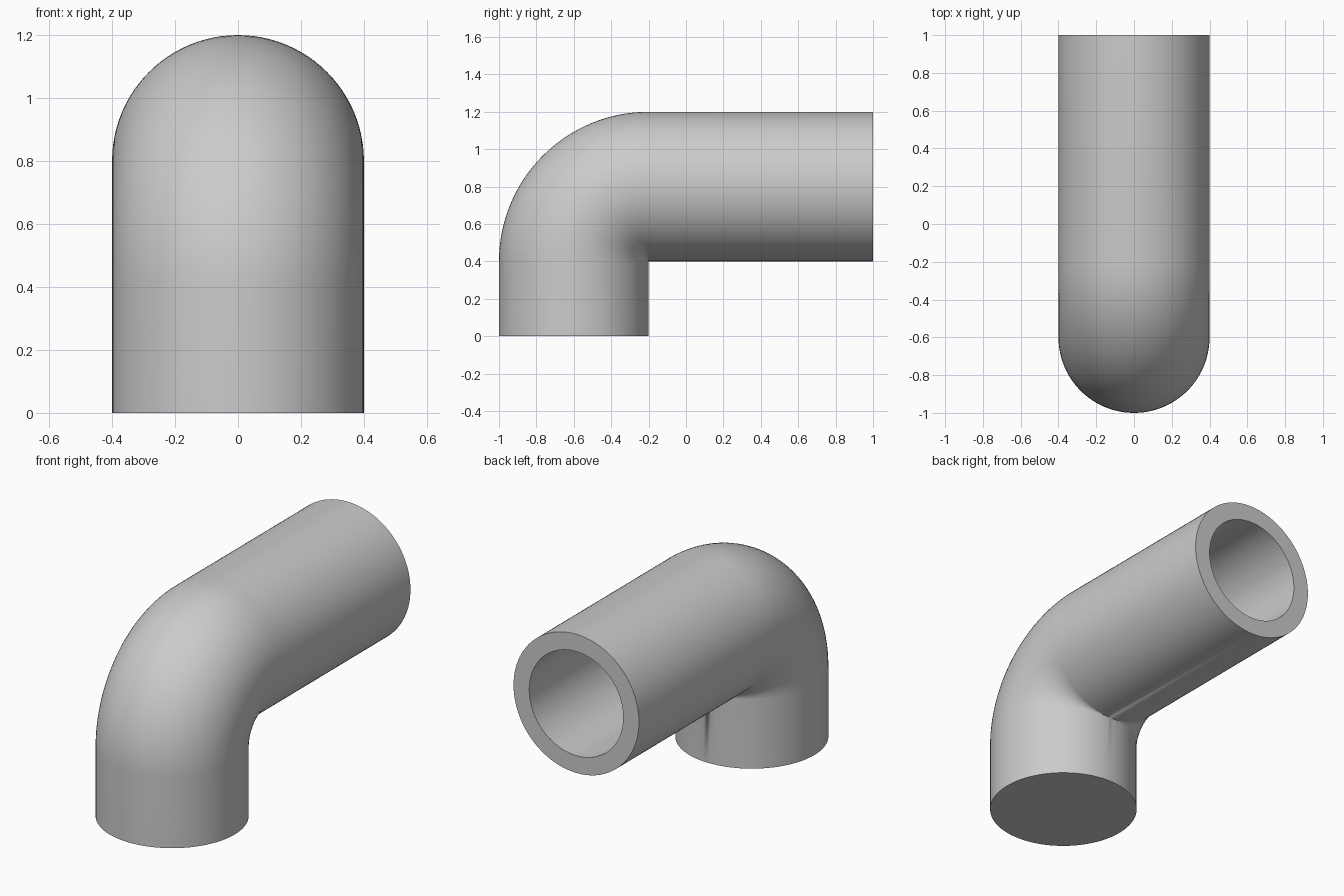
import bpy, bmesh, math
from mathutils import Vector

cube = bpy.data.objects.get("Cube")
if cube:
    bpy.data.objects.remove(cube, do_unlink=True)

SIDES = 96
BEND_STEPS = 32
BEND_RADIUS = 0.4
BEND_CENTRE = Vector((0, -0.2, 0.4))


def path(bottom):
    """Centreline stations (point, outward direction of the bend), from bottom to open end."""
    up, front = Vector((0, 0, 1)), Vector((0, -1, 0))
    stations = [(Vector((0, -0.6, bottom)), front)]
    for i in range(BEND_STEPS + 1):
        a = math.pi / 2 * i / BEND_STEPS
        out = front * math.cos(a) + up * math.sin(a)
        stations.append((BEND_CENTRE + out * BEND_RADIUS, out))
    stations.append((Vector((0, 1, 0.8)), up))
    return stations


def sweep(bm, radius, bottom):
    """Sweep a circle along the path, close its bottom and return the open end ring."""
    rings = []
    for point, out in path(bottom):
        ring = []
        for k in range(SIDES):
            t = 2 * math.pi * k / SIDES
            ring.append(bm.verts.new(point + radius * (out * math.cos(t) + Vector((1, 0, 0)) * math.sin(t))))
        rings.append(ring)
    for r0, r1 in zip(rings, rings[1:]):
        for k in range(SIDES):
            j = (k + 1) % SIDES
            bm.faces.new((r0[k], r0[j], r1[j], r1[k]))
    bm.faces.new(rings[0])
    return rings[-1]


# Outer wall, bore with a closed bottom, and the rim joining them
bm = bmesh.new()
outer = sweep(bm, 0.4, 0.0)
inner = sweep(bm, 0.3, 0.1)
for k in range(SIDES):
    j = (k + 1) % SIDES
    bm.faces.new((outer[k], outer[j], inner[j], inner[k]))

# The inside of the bend shrinks to a single point
bmesh.ops.remove_doubles(bm, verts=bm.verts, dist=0.0001)
bmesh.ops.recalc_face_normals(bm, faces=bm.faces)
mesh = bpy.data.meshes.new("elbow_pipe")
bm.to_mesh(mesh)
bm.free()

pipe = bpy.data.objects.new("elbow_pipe", mesh)
bpy.context.collection.objects.link(pipe)

# Plain grey
grey = bpy.data.materials.new("light_grey")
grey.use_nodes = True
colour = (0.6, 0.6, 0.6, 1)
grey.diffuse_color = colour
grey.node_tree.nodes["Principled BSDF"].inputs["Base Color"].default_value = colour
mesh.materials.append(grey)

# Smooth walls with sharp rims
bpy.ops.object.select_all(action='DESELECT')
pipe.select_set(True)
bpy.context.view_layer.objects.active = pipe
bpy.ops.object.shade_smooth_by_angle(angle=math.radians(40))
